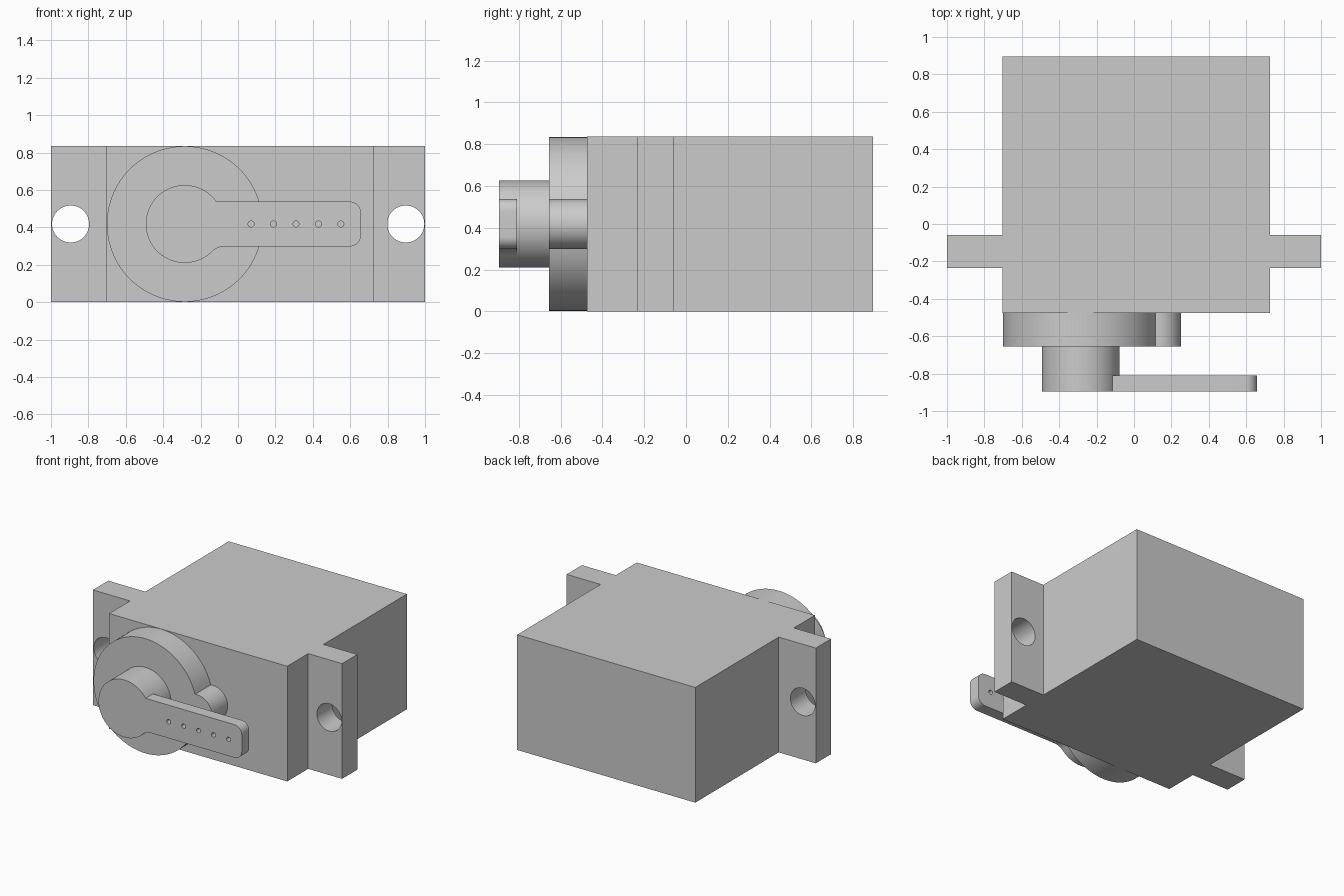
import bpy, bmesh
from math import cos, sin, acos, asin, pi, sqrt
from mathutils import Vector

if "Cube" in bpy.data.objects:
    bpy.data.objects.remove(bpy.data.objects["Cube"], do_unlink=True)

grey = bpy.data.materials.new("plain grey")
grey.use_nodes = True
colour = (0.6, 0.6, 0.6, 1)
grey.diffuse_color = colour
grey.node_tree.nodes["Principled BSDF"].inputs["Base Color"].default_value = colour


def arc(cx, cz, r, a0, a1, n):
    return [(cx + r * cos(a0 + (a1 - a0) * i / n), cz + r * sin(a0 + (a1 - a0) * i / n))
            for i in range(n + 1)]


def circle(cx, cz, r, n=64):
    return arc(cx, cz, r, 0, 2 * pi, n)[:-1]


def prism(name, outline, start, end, axis="Y"):
    """Extrude an outline: (x, z) along Y, or (x, y) along Z."""
    def place(a, b, t):
        return (a, t, b) if axis == "Y" else (a, b, t)
    bm = bmesh.new()
    face = bm.faces.new([bm.verts.new(place(a, b, start)) for a, b in outline])
    new = bmesh.ops.extrude_face_region(bm, geom=[face])["geom"]
    bmesh.ops.translate(bm, vec=Vector(place(0, 0, end - start)),
                        verts=[v for v in new if isinstance(v, bmesh.types.BMVert)])
    bmesh.ops.recalc_face_normals(bm, faces=bm.faces)
    mesh = bpy.data.meshes.new(name)
    bm.to_mesh(mesh)
    bm.free()
    mesh.materials.append(grey)
    obj = bpy.data.objects.new(name, mesh)
    bpy.context.collection.objects.link(obj)
    return obj


def activate(obj):
    bpy.ops.object.select_all(action="DESELECT")
    obj.select_set(True)
    bpy.context.view_layer.objects.active = obj


def drill(obj, holes, radius, start, end, n):
    for x in holes:
        cutter = prism("hole_cutter", circle(x, MID, radius, n), start, end)
        cutter.hide_render = True
        mod = obj.modifiers.new("hole", "BOOLEAN")
        mod.operation, mod.solver, mod.object = "DIFFERENCE", "EXACT", cutter
        activate(obj)
        bpy.ops.object.modifier_apply(modifier=mod.name)
        bpy.data.objects.remove(cutter, do_unlink=True)


HEIGHT = 0.836
MID = HEIGHT / 2
AXLE = -0.285

# Case with a mounting ear on each side
LEFT, RIGHT, FRONT, BACK = 0.728, -0.702, -0.475, 0.896
EAR_FRONT, EAR_BACK = -0.235, -0.06
case = prism("case", [
    (RIGHT, FRONT), (LEFT, FRONT), (LEFT, EAR_FRONT), (1, EAR_FRONT),
    (1, EAR_BACK), (LEFT, EAR_BACK), (LEFT, BACK), (RIGHT, BACK),
    (RIGHT, EAR_BACK), (-1, EAR_BACK), (-1, EAR_FRONT), (RIGHT, EAR_FRONT)],
    0, HEIGHT, "Z")
drill(case, (-0.895, 0.897), 0.099, EAR_FRONT - 0.1, EAR_BACK + 0.1, 48)

# Gear housing: a large disc merged with a small round bump
R, r, d = 0.416, 0.12, 0.415
reach = (d * d + R * R - r * r) / (2 * d)
a, b = acos(reach / R), acos((reach - d) / r)
housing = prism("gear_housing",
                arc(AXLE, MID, R, a, 2 * pi - a, 96) + arc(AXLE + d, MID, r, -b, b, 32)[1:-1],
                -0.655, FRONT)

# Output shaft behind the horn
HUB = 0.208
shaft = prism("output_shaft", circle(AXLE, MID, HUB, 80), -0.81, -0.655)

# Horn: round hub, blended into an arm with rounded tip
half, tip, corner, blend = 0.12, 0.657, 0.06, 0.1
drop = half + blend
run = sqrt((HUB + blend) ** 2 - drop ** 2)
touch = asin(drop / (HUB + blend))
outline = arc(AXLE, MID, HUB, asin(half / HUB), 2 * pi - touch, 72)
outline += arc(AXLE + run, MID - drop, blend, pi - touch, pi / 2, 8)[1:]
outline += arc(tip - corner, MID - half + corner, corner, -pi / 2, 0, 10)
outline += arc(tip - corner, MID + half - corner, corner, 0, pi / 2, 10)
horn = prism("horn", outline, -0.895, -0.81)
drill(horn, [0.07 + 0.12 * i for i in range(5)], 0.016, -1, -0.7, 20)

for obj in (case, housing, shaft, horn):
    activate(obj)
    bpy.ops.object.shade_smooth_by_angle(angle=pi / 6)
